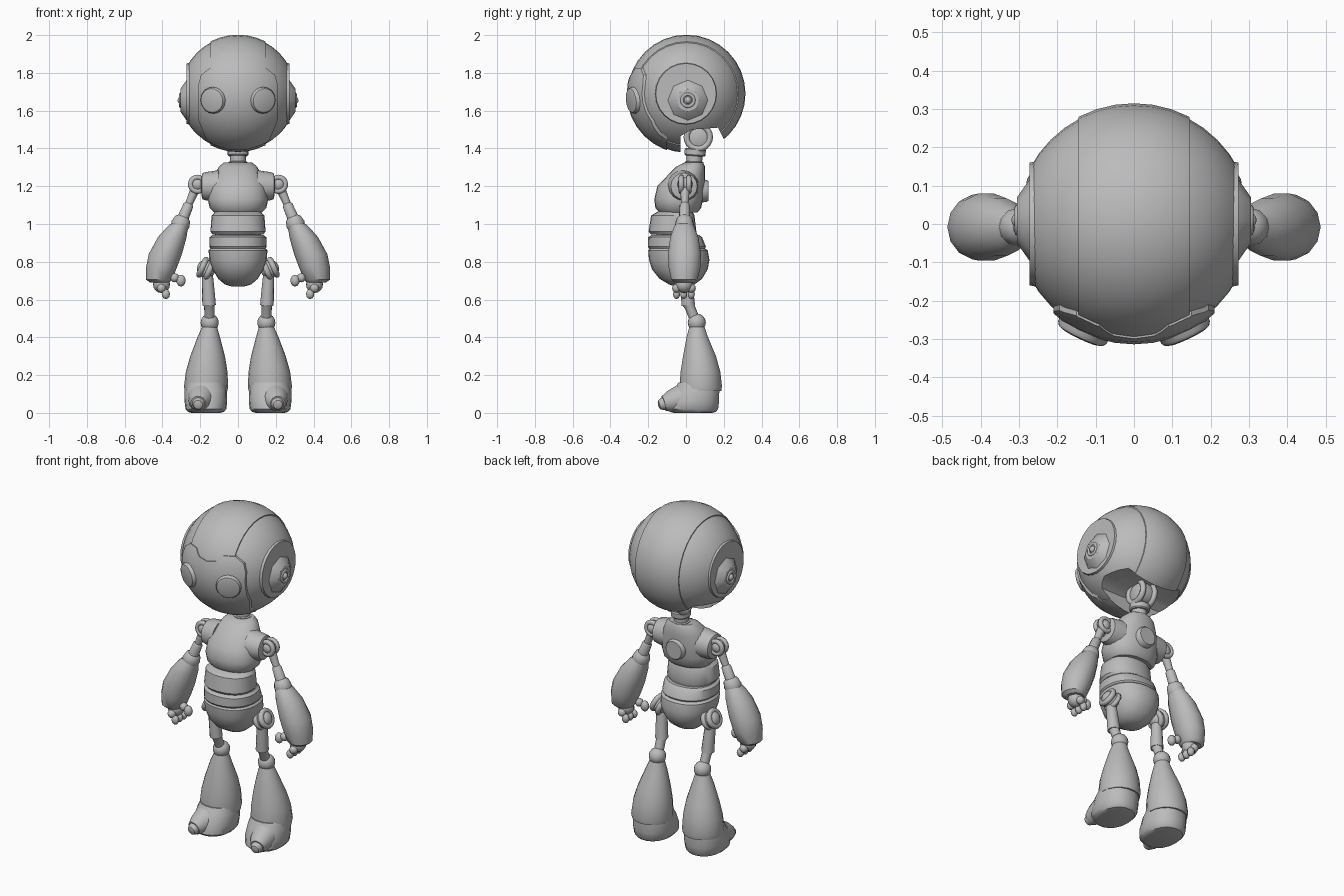
import bpy, bmesh, math
from mathutils import Vector, Matrix

if "Cube" in bpy.data.objects:
    bpy.data.objects.remove(bpy.data.objects["Cube"], do_unlink=True)

grey = bpy.data.materials.new("plain_grey")
grey.use_nodes = True
COLOUR = (0.5, 0.5, 0.5, 1)
grey.diffuse_color = COLOUR
grey.node_tree.nodes["Principled BSDF"].inputs["Base Color"].default_value = COLOUR


def finish(name, bm, angle=35):
    """Turn a bmesh into a shaded, coloured object."""
    bmesh.ops.recalc_face_normals(bm, faces=bm.faces)
    mesh = bpy.data.meshes.new(name)
    bm.to_mesh(mesh)
    bm.free()
    mesh.materials.append(grey)
    obj = bpy.data.objects.new(name, mesh)
    bpy.context.collection.objects.link(obj)
    smooth(obj, angle)
    return obj


def smooth(obj, angle=35):
    bpy.ops.object.select_all(action="DESELECT")
    obj.select_set(True)
    bpy.context.view_layer.objects.active = obj
    bpy.ops.object.shade_smooth_by_angle(angle=math.radians(angle))


def skin(name, rings, angle=35):
    """Bridge closed rings of points and cap the ends."""
    bm = bmesh.new()
    loops = [[bm.verts.new(p) for p in ring] for ring in rings]
    n = len(loops[0])
    for a, b in zip(loops, loops[1:]):
        for i in range(n):
            bm.faces.new((a[i], a[(i + 1) % n], b[(i + 1) % n], b[i]))
    bm.faces.new(loops[0])
    bm.faces.new(loops[-1])
    return finish(name, bm, angle)


def loft(name, rows, n=24, power=0.9):
    """Stack horizontal ovals: (height, centre x, half width, front, back)."""
    def bend(v):
        return math.copysign(abs(v) ** power, v)
    rings = []
    for z, cx, w, front, back in rows:
        cy, d = (front + back) / 2, (back - front) / 2
        turn = [math.tau * i / n for i in range(n)]
        rings.append([(cx + w * bend(math.cos(t)), cy + d * bend(math.sin(t)), z) for t in turn])
    return skin(name, rings)


def lathe(name, start, end, profile, n=16):
    """Turn (position along axis, radius) pairs around the line start-end."""
    a, axis = Vector(start), Vector(end) - Vector(start)
    turn = axis.to_track_quat("Z", "Y")
    rings = []
    for t, r in profile:
        rings.append([a + axis * t + turn @ Vector((r * math.cos(math.tau * i / n),
                      r * math.sin(math.tau * i / n), 0)) for i in range(n)])
    return skin(name, rings)


def ball(name, centre, radius, scale=(1, 1, 1), n=16):
    bm = bmesh.new()
    bmesh.ops.create_uvsphere(bm, u_segments=n, v_segments=n // 2, radius=radius,
                              matrix=Matrix.Translation(centre) @ Matrix.Diagonal((*scale, 1)))
    return finish(name, bm, 60)


def ring(name, centre, axis, major, minor):
    """A rounded joint ring around an axis."""
    axis = Vector(axis).normalized()
    c = Vector(centre)
    turn = axis.to_track_quat("Z", "Y")
    bm = bmesh.new()
    loops = []
    for i in range(20):
        u = math.tau * i / 20
        loops.append([bm.verts.new(c + turn @ Vector((
            (major + minor * math.cos(v)) * math.cos(u),
            (major + minor * math.cos(v)) * math.sin(u), minor * math.sin(v))))
            for v in [math.tau * j / 8 for j in range(8)]])
    for i, a in enumerate(loops):
        b = loops[(i + 1) % 20]
        for j in range(8):
            bm.faces.new((a[j], a[(j + 1) % 8], b[(j + 1) % 8], b[j]))
    return finish(name, bm, 60)


def cut(obj, outline_rings, operation):
    """Apply a boolean with a prism and discard the cutter."""
    cutter = skin("cutter", outline_rings)
    mod = obj.modifiers.new("cut", "BOOLEAN")
    mod.object, mod.operation, mod.solver = cutter, operation, "EXACT"
    bpy.context.view_layer.objects.active = obj
    bpy.ops.object.modifier_apply(modifier=mod.name)
    bpy.data.objects.remove(cutter, do_unlink=True)
    smooth(obj, 30)


# Head: round shell with flat sides, raised centre band and face plate
HEAD = Vector((0, 0.003, 1.69))


def head_shell(name, radius, half_width):
    bm = bmesh.new()
    bmesh.ops.create_uvsphere(bm, u_segments=32, v_segments=20, radius=radius,
                              matrix=Matrix.Translation(HEAD) @ Matrix.Rotation(math.pi / 2, 4, "Y"))
    for s in (-1, 1):
        cutp = bmesh.ops.bisect_plane(bm, geom=bm.verts[:] + bm.edges[:] + bm.faces[:],
                                      plane_co=(s * half_width, 0, 0), plane_no=(s, 0, 0), clear_outer=True)
        bmesh.ops.holes_fill(bm, edges=[e for e in cutp["geom_cut"] if isinstance(e, bmesh.types.BMEdge)])
    return finish(name, bm)


neck_gap = [(-0.03, 1.3), (-0.03, 1.465), (0.03, 1.5), (0.17, 1.51), (0.2, 1.45), (0.25, 1.3)]
gap_rings = [[(x, y, z) for y, z in neck_gap] for x in (-0.4, 0.4)]
for part, radius, width in (("head_sides", 0.307, 0.268), ("head_band", 0.312, 0.145)):
    cut(head_shell(part, radius, width), gap_rings, "DIFFERENCE")

brow = [(0, 1.78), (0.055, 1.79), (0.09, 1.825), (0.15, 1.825), (0.195, 1.79), (0.21, 1.74),
        (0.21, 1.55), (0.17, 1.45), (0.1, 1.37)]
outline = brow + [(-x, z) for x, z in reversed(brow[1:])]
face = head_shell("face_plate", 0.317, 0.268)
cut(face, [[(x, y, z) for x, z in outline] for y in (-0.4, -0.1)], "INTERSECT")

for s, side in ((1, "left"), (-1, "right")):
    # Eye disc, lying on the face
    out = Vector((s * 0.132, -0.28, -0.035)).normalized()
    lathe(side + "_eye", HEAD + out * 0.28, HEAD + out * 0.331,
          [(0, 0.07), (0.75, 0.07), (0.92, 0.064), (1, 0.052)], 20)
    # Ear: side disc, eight-sided cone and knob
    lathe(side + "_side_disc", (s * 0.25, 0, 1.69), (s * 0.272, 0, 1.69), [(0, 0.165), (1, 0.16)], 24)
    lathe(side + "_ear", (s * 0.26, 0.01, 1.655), (s * 0.305, 0.01, 1.655),
          [(0, 0.115), (0.3, 0.105), (1, 0.06)], 8)
    ring(side + "_ear_ring", (s * 0.303, 0.01, 1.655), (1, 0, 0), 0.032, 0.009)
    ball(side + "_ear_knob", (s * 0.3, 0.01, 1.655), 0.02)

# Neck: swivel under the head, collar and post
lathe("neck_swivel", (-0.045, 0.065, 1.46), (0.045, 0.065, 1.46),
      [(0, 0.045), (0.1, 0.06), (0.5, 0.066), (0.9, 0.06), (1, 0.045)])
for s in (-1, 1):
    ring("neck_swivel_ring", (s * 0.04, 0.065, 1.46), (1, 0, 0), 0.062, 0.016)
lathe("neck_collar", (0, 0.047, 1.36), (0, 0.05, 1.4), [(0, 0.05), (0.15, 0.056), (0.85, 0.056), (1, 0.05)])
lathe("neck_post", (0, 0.043, 1.3), (0, 0.045, 1.37), [(0, 0.05), (0.4, 0.05), (0.45, 0.042), (1, 0.042)])

# Torso segments
loft("chest", [(1.325, 0, 0.075, -0.01, 0.09), (1.305, 0, 0.1, -0.05, 0.1), (1.26, 0, 0.125, -0.095, 0.1),
               (1.2, 0, 0.15, -0.152, 0.1), (1.13, 0, 0.16, -0.168, 0.09), (1.085, 0, 0.15, -0.162, 0.08),
               (1.06, 0, 0.125, -0.14, 0.06)])
loft("upper_waist", [(1.065, 0, 0.12, -0.15, 0.035), (1.045, 0, 0.14, -0.185, 0.045),
                     (0.96, 0, 0.146, -0.198, 0.055), (0.945, 0, 0.135, -0.185, 0.05)])
loft("waist_core", [(1.1, 0, 0.11, -0.13, 0.03), (0.85, 0, 0.13, -0.17, 0.06)])
loft("lower_waist", [(0.942, 0, 0.135, -0.18, 0.07), (0.93, 0, 0.15, -0.2, 0.085),
                     (0.88, 0, 0.152, -0.202, 0.105), (0.87, 0, 0.145, -0.195, 0.1)])
loft("pelvis", [(0.872, 0, 0.145, -0.19, 0.1), (0.86, 0, 0.156, -0.2, 0.115), (0.81, 0, 0.152, -0.196, 0.124),
                (0.76, 0, 0.135, -0.18, 0.115), (0.71, 0, 0.105, -0.14, 0.085),
                (0.68, 0, 0.07, -0.09, 0.045), (0.668, 0, 0.03, -0.05, 0.01)])
lathe("back_cap", (0, 0.07, 1.175), (0, 0.118, 1.175), [(0, 0.062), (0.85, 0.058), (1, 0.052)], 20)


def limbs(s, side):
    def p(x, y, z):
        return (s * x, y, z)

    # Shoulder sleeve and joint
    lathe(side + "_shoulder_sleeve", p(0.1, -0.015, 1.2), p(0.192, -0.01, 1.2),
          [(0, 0.085), (0.7, 0.076), (0.95, 0.07), (1, 0.055)])
    ball(side + "_shoulder_ball", p(0.214, -0.005, 1.21), 0.04)
    for y in (-0.025, 0.015):
        ring(side + "_shoulder_ring", p(0.214, y, 1.21), (0, 1, 0), 0.037, 0.014)
    # Upper arm, elbow and forearm
    lathe(side + "_upper_arm", p(0.225, -0.005, 1.19), p(0.3, -0.008, 1.01),
          [(0, 0.025), (0.45, 0.02), (0.5, 0.027), (1, 0.031)], 12)
    lathe(side + "_elbow", p(0.288, -0.008, 1.04), p(0.312, -0.008, 0.98),
          [(0, 0.028), (0.2, 0.042), (0.7, 0.05), (1, 0.045)], 12)
    loft(side + "_forearm", [(1.015, s * 0.3, 0.038, -0.045, 0.03), (0.985, s * 0.32, 0.055, -0.065, 0.045),
                             (0.93, s * 0.348, 0.076, -0.085, 0.068), (0.84, s * 0.385, 0.088, -0.098, 0.082),
                             (0.77, s * 0.405, 0.082, -0.094, 0.078), (0.705, s * 0.418, 0.068, -0.08, 0.062),
                             (0.69, s * 0.415, 0.05, -0.06, 0.045)], 14, 1)
    # Hand with three fingers and a thumb
    ball(side + "_palm", p(0.405, -0.01, 0.68), 0.045)
    for i, y in enumerate((-0.05, -0.012, 0.028)):
        ball(side + "_knuckle", p(0.405, y, 0.66), 0.024, n=12)
        ball(side + "_fingertip", p(0.382, y, 0.629), 0.022, (1, 0.85, 1.2), 12)
    ball(side + "_thumb_base", p(0.335, -0.035, 0.715), 0.024, n=12)
    ball(side + "_thumb", p(0.302, -0.04, 0.7), 0.025, (1, 0.9, 1.25), 12)
    # Hip joint and thigh
    ball(side + "_hip_ball", p(0.168, 0, 0.762), 0.05)
    for k in (0, 1):
        hip = Vector((0.152, 0, 0.755)) + Vector((0.036, 0, 0.016)) * k
        ring(side + "_hip_ring", p(*hip), p(0.9, 0, 0.4), 0.044, 0.016)
    lathe(side + "_thigh", p(0.163, -0.003, 0.75), p(0.153, 0.012, 0.57), [(0, 0.028), (0.4, 0.032), (1, 0.036)], 12)
    lathe(side + "_knee_post", p(0.153, 0.008, 0.59), p(0.15, 0.053, 0.48), [(0, 0.034), (0.3, 0.027), (1, 0.027)], 12)
    ball(side + "_knee", p(0.15, 0.057, 0.478), 0.048)
    # Shin, boot and toe
    loft(side + "_shin", [(0.465, s * 0.15, 0.036, 0.02, 0.095), (0.4, s * 0.155, 0.06, 0.002, 0.118),
                          (0.3, s * 0.161, 0.092, -0.017, 0.16), (0.22, s * 0.166, 0.11, -0.03, 0.183),
                          (0.14, s * 0.169, 0.117, -0.036, 0.192), (0.115, s * 0.169, 0.113, -0.035, 0.188)], 18, 1)
    loft(side + "_boot", [(0.16, s * 0.169, 0.1, -0.042, 0.175), (0.12, s * 0.17, 0.112, -0.065, 0.178),
                          (0.06, s * 0.17, 0.113, -0.095, 0.177), (0.02, s * 0.17, 0.108, -0.1, 0.172),
                          (0.005, s * 0.17, 0.095, -0.085, 0.16), (0, s * 0.17, 0.075, -0.065, 0.14)], 18, 0.9)
    lathe(side + "_toe_cap", p(0.195, -0.03, 0.075), p(0.21, -0.118, 0.05),
          [(0, 0.073), (0.6, 0.058), (1, 0.04)])
    lathe(side + "_toe_tip", p(0.207, -0.105, 0.052), p(0.212, -0.146, 0.042),
          [(0, 0.036), (0.5, 0.033), (0.9, 0.024), (1, 0.014)])


limbs(1, "left")
limbs(-1, "right")
